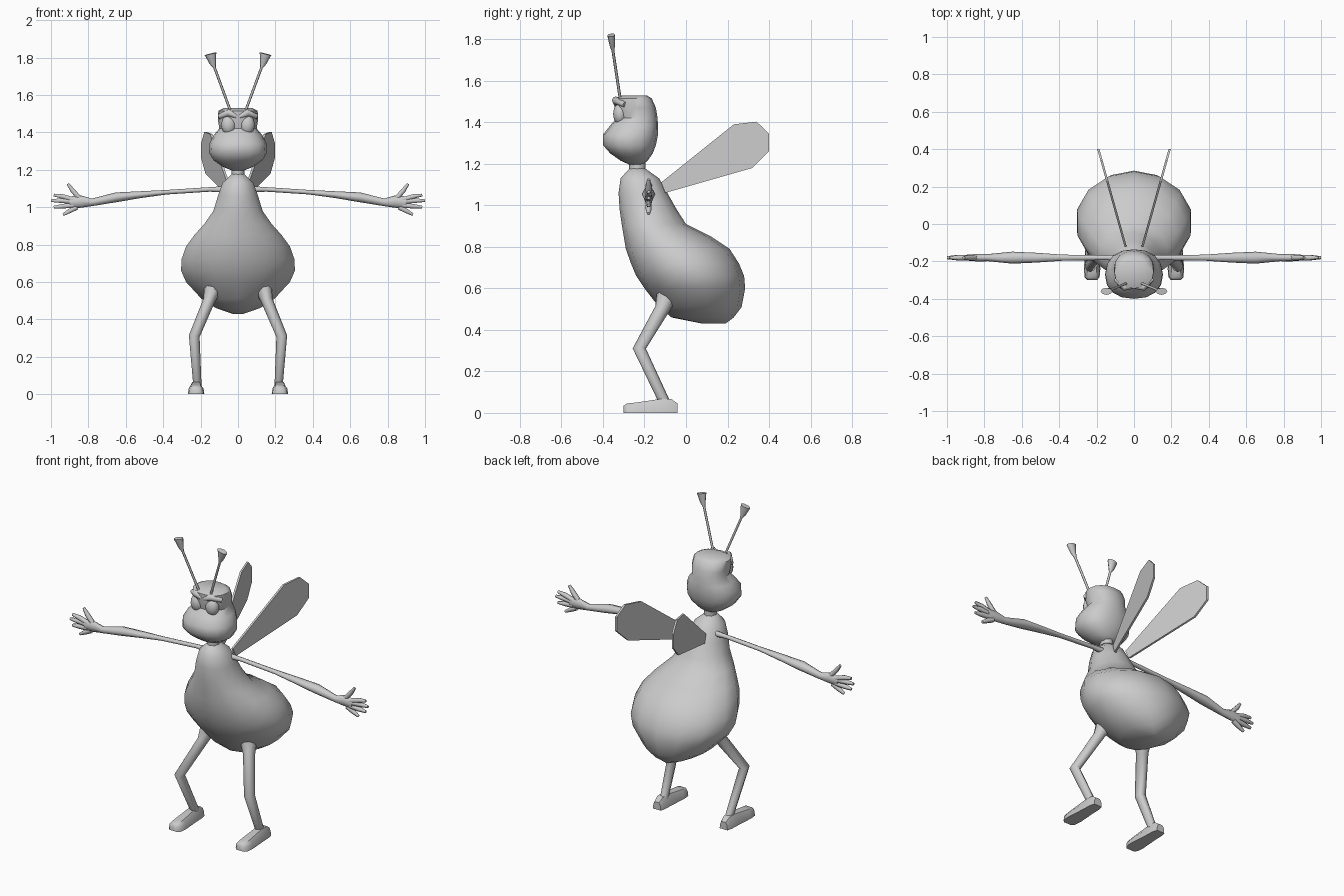
import bpy, bmesh, math
from mathutils import Vector

if "Cube" in bpy.data.objects:
    bpy.data.objects.remove(bpy.data.objects["Cube"], do_unlink=True)

grey = bpy.data.materials.new("plain_grey")
grey.use_nodes = True
colour = (0.6, 0.6, 0.6, 1)
grey.diffuse_color = colour
grey.node_tree.nodes["Principled BSDF"].inputs["Base Color"].default_value = colour


def finish(name, bm, angle=50):
    bmesh.ops.recalc_face_normals(bm, faces=bm.faces)
    mesh = bpy.data.meshes.new(name)
    bm.to_mesh(mesh)
    bm.free()
    mesh.materials.append(grey)
    mesh.shade_smooth()
    mesh.set_sharp_from_angle(angle=math.radians(angle))
    obj = bpy.data.objects.new(name, mesh)
    bpy.context.scene.collection.objects.link(obj)
    return obj


def skin(name, rings, angle=50):
    """Bridge equal rings of points and cap both ends."""
    bm = bmesh.new()
    loops = [[bm.verts.new(p) for p in ring] for ring in rings]
    n = len(loops[0])
    for a, b in zip(loops, loops[1:]):
        for i in range(n):
            j = (i + 1) % n
            bm.faces.new((a[i], a[j], b[j], b[i]))
    bm.faces.new(loops[0])
    bm.faces.new(loops[-1])
    return finish(name, bm, angle)


def stack(name, levels, n, power=1.0):
    """Level rings, each given as height, front y, back y, half width."""
    def bend(v):
        return math.copysign(abs(v) ** power, v)
    rings = []
    for z, front, back, width in levels:
        ring = []
        for i in range(n):
            a = math.tau * i / n
            ring.append((width * bend(math.sin(a)),
                         (front + back) / 2 + (back - front) / 2 * bend(math.cos(a)), z))
        rings.append(ring)
    return skin(name, rings)


def tube(name, path, radii, side=1, n=8):
    """Limb along a path; radii are (depth, width) pairs."""
    pts = [Vector((p[0] * side, p[1], p[2])) for p in path]
    rings = []
    for k, p in enumerate(pts):
        before = (p - pts[k - 1]).normalized() if k else Vector()
        after = (pts[k + 1] - p).normalized() if k < len(pts) - 1 else Vector()
        t = (before + after).normalized()
        v = Vector((0, 1, 0))
        v = (v - t * v.dot(t)).normalized()
        u = t.cross(v)
        rv, ru = radii[k]
        angles = [math.tau * i / n for i in range(n)]
        rings.append([p + v * rv * math.cos(a) + u * ru * math.sin(a) for a in angles])
    return skin(name, rings, 70)


def ball(name, centre, size):
    bm = bmesh.new()
    bmesh.ops.create_uvsphere(bm, u_segments=14, v_segments=10, radius=1)
    for v in bm.verts:
        v.co = Vector([c + s * q for c, s, q in zip(centre, size, v.co)])
    return finish(name, bm, 80)


# Pear-shaped body, leaning back at the bottom
stack("body", [
    (1.18, -.27, -.20, .03), (1.13, -.315, -.13, .085), (1.06, -.325, -.09, .11),
    (.98, -.32, -.045, .135), (.91, -.31, .0, .185), (.85, -.30, .12, .24),
    (.79, -.29, .21, .285), (.72, -.265, .255, .31), (.66, -.24, .28, .312),
    (.60, -.20, .285, .285), (.51, -.13, .268, .20), (.46, -.07, .23, .12),
    (.43, .08, .19, .03)], 14)

# Head with wide muzzle and flat crown
stack("head", [
    (1.53, -.31, -.19, .075), (1.515, -.345, -.165, .105), (1.47, -.345, -.145, .108),
    (1.42, -.335, -.137, .10), (1.385, -.365, -.135, .13), (1.34, -.40, -.135, .152),
    (1.29, -.40, -.145, .155), (1.25, -.365, -.16, .13), (1.215, -.315, -.185, .08),
    (1.195, -.27, -.21, .03)], 16, .88)
tube("neck", [(0, -.235, 1.14), (0, -.235, 1.23)], [(.04, .035)] * 2)

FINGERS = {
    "thumb": ((.85, 1.05), (.885, 1.09), (.91, 1.125)),
    "upper_finger": ((.88, 1.04), (.94, 1.058), (.985, 1.065)),
    "middle_finger": ((.88, 1.03), (.95, 1.035), (1.0, 1.035)),
    "lower_finger": ((.88, 1.01), (.94, 1.005), (.985, 1.0)),
    "little_finger": ((.86, 1.0), (.90, .98), (.935, .96)),
}
WING = [(-.10, 1.06), (-.12, 1.11), (.23, 1.39), (.34, 1.403), (.40, 1.345),
        (.40, 1.26), (.32, 1.18)]
SOLE = [(-1, 0), (1, 0), (.9, .6), (.55, 1), (-.55, 1), (-.9, .6)]

for side, label in ((1, "left"), (-1, "right")):
    # Eyes and heavy brows
    ball(label + "_eye", (side * .05, -.317, 1.44), (.04, .034, .052))
    tube(label + "_brow",
         [(.008, -.335, 1.485), (.05, -.338, 1.505), (.098, -.295, 1.485)],
         [(.012, .012), (.02, .02), (.012, .014)], side)

    # Antenna with a flared end
    tube(label + "_antenna",
         [(.035, -.315, 1.50), (.125, -.352, 1.745), (.135, -.355, 1.77), (.147, -.36, 1.82)],
         [(.007, .007), (.007, .007), (.013, .017), (.019, .032)], side)

    # Arm, palm and fingers
    tube(label + "_arm",
         [(.06, -.18, 1.095), (.15, -.18, 1.095), (.38, -.18, 1.08), (.52, -.18, 1.067),
          (.65, -.18, 1.053), (.78, -.18, 1.026), (.84, -.18, 1.03), (.90, -.18, 1.025)],
         [(.018, .018), (.013, .012), (.016, .012), (.026, .018), (.032, .026),
          (.019, .02), (.02, .033), (.015, .032)], side)
    for finger, line in FINGERS.items():
        tube(label + "_" + finger, [(x, -.18, z) for x, z in line],
             [(.015, .015), (.014, .014), (.008, .008)], side, 6)

    # Bent leg
    tube(label + "_leg",
         [(.125, -.08, .60), (.155, -.115, .50), (.234, -.225, .31), (.217, -.10, .045)],
         [(.06, .055), (.036, .032), (.032, .029), (.026, .022)], side)

    # Foot, from heel to toe
    skin(label + "_foot",
         [[(side * .224 + x * w, y, z * h) for x, z in SOLE] for y, w, h in
          ((-.04, .026, .045), (-.07, .034, .066), (-.13, .036, .066),
           (-.24, .044, .05), (-.285, .04, .045), (-.30, .026, .035))])

    # Thin upright wing, spreading outwards to the back
    skin(label + "_wing",
         [[(side * (.045 + (y + .12) * .28 + off), y, z) for y, z in WING]
          for off in (-.006, .006)], 30)
